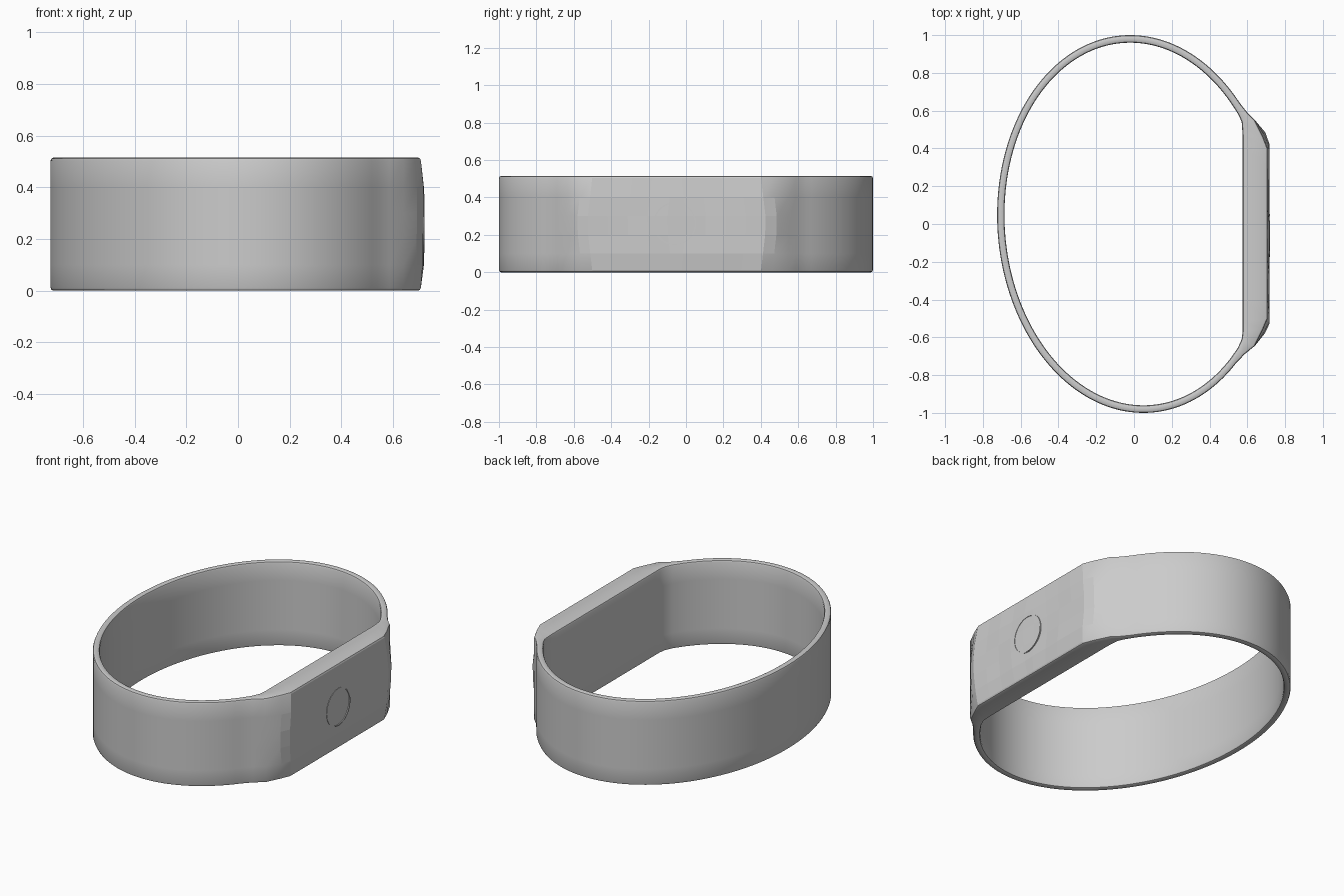
import bpy, bmesh, math, random

cube = bpy.data.objects.get("Cube")
if cube:
    bpy.data.objects.remove(cube, do_unlink=True)
random.seed(4)

H = 0.515          # band height
EDGE = 0.012       # edge rounding

grey = bpy.data.materials.new("plain grey")
grey.use_nodes = True
colour = (0.6, 0.6, 0.6, 1)
grey.diffuse_color = colour
grey.node_tree.nodes["Principled BSDF"].inputs["Base Color"].default_value = colour


def oval(a, b, steps=120, start=0.695, end=2 * math.pi - 0.833):
    """Slightly tilted open oval, from the back of the plate round to its front."""
    pts = []
    for i in range(steps + 1):
        t = start + (end - start) * i / steps
        pts.append((0.015 + a * math.cos(t) - 0.035 * math.sin(t), b * math.sin(t)))
    return pts


def straight(x, y0, y1, steps=9):
    return [(x, y0 + (y1 - y0) * i / steps) for i in range(steps + 1)]


# Matching outer and inner outlines: oval strap, then thick flat plate
outer = oval(0.739, 1.0) + [(0.585, -0.69), (0.64, -0.645), (0.69, -0.585)]
outer += straight(0.713, -0.53, 0.43) + [(0.69, 0.49), (0.64, 0.55), (0.60, 0.59)]
inner = oval(0.70, 0.96) + [(0.55, -0.655), (0.57, -0.61), (0.575, -0.57)]
inner += straight(0.575, -0.52, 0.42) + [(0.575, 0.47), (0.57, 0.54), (0.555, 0.575)]


def shaped(x, y, z):
    """Slant the ends of the plate and draw in its rims, with slight unevenness."""
    if x > 0.68:
        y -= math.copysign((z / H - 0.5) * 0.06, y)
        if z < 0.05 or z > 0.45:
            x -= 0.006
        else:
            x += random.uniform(0, 0.006)
    return x, y


# Cross-section: (inset from wall, height), up the outside
wall = [(EDGE, 0), (EDGE * 0.3, EDGE * 0.3), (0, EDGE)]
wall += [(0, z) for z in (0.1, 0.2, 0.3, 0.4)]
wall += [(d, H - z) for d, z in reversed(wall[:3])]

bm = bmesh.new()
rings = []
for (ox, oy), (ix, iy) in zip(outer, inner):
    length = math.hypot(ix - ox, iy - oy)
    dx, dy = (ix - ox) / length, (iy - oy) / length
    ring = []
    for d, z in wall:
        x, y = shaped(ox, oy, z)
        ring.append(bm.verts.new((x + dx * d, y + dy * d, z)))
    for d, z in reversed(wall):
        ring.append(bm.verts.new((ix - dx * d, iy - dy * d, z)))
    rings.append(ring)
for i, ring in enumerate(rings):
    following = rings[(i + 1) % len(rings)]
    for j in range(len(ring)):
        k = (j + 1) % len(ring)
        bm.faces.new((ring[j], following[j], following[k], ring[k]))
bmesh.ops.recalc_face_normals(bm, faces=bm.faces)
mesh = bpy.data.meshes.new("wristband")
bm.to_mesh(mesh)
bm.free()
band = bpy.data.objects.new("wristband", mesh)
bpy.context.collection.objects.link(band)
mesh.materials.append(grey)
bpy.context.view_layer.objects.active = band
band.select_set(True)
bpy.ops.object.shade_smooth_by_angle(angle=math.radians(40))

# The plate keeps flat facets
for face in mesh.polygons:
    if face.center.x > 0.7 and face.normal.x > 0.8:
        face.use_smooth = False

# Thin round trim on the plate
bm = bmesh.new()
loops = []
SEG = 48
for radius, x in ((0.114, 0.712), (0.114, 0.72), (0.108, 0.72), (0.108, 0.712)):
    loops.append([bm.verts.new((x, -0.06 + radius * math.cos(a), 0.26 + radius * math.sin(a)))
                  for a in (2 * math.pi * i / SEG for i in range(SEG))])
for j, loop in enumerate(loops):
    other = loops[(j + 1) % len(loops)]
    for i in range(SEG):
        k = (i + 1) % SEG
        bm.faces.new((loop[i], loop[k], other[k], other[i]))
bmesh.ops.recalc_face_normals(bm, faces=bm.faces)
trim_mesh = bpy.data.meshes.new("round_trim")
bm.to_mesh(trim_mesh)
bm.free()
trim_mesh.materials.append(grey)
bpy.context.collection.objects.link(bpy.data.objects.new("round_trim", trim_mesh))
